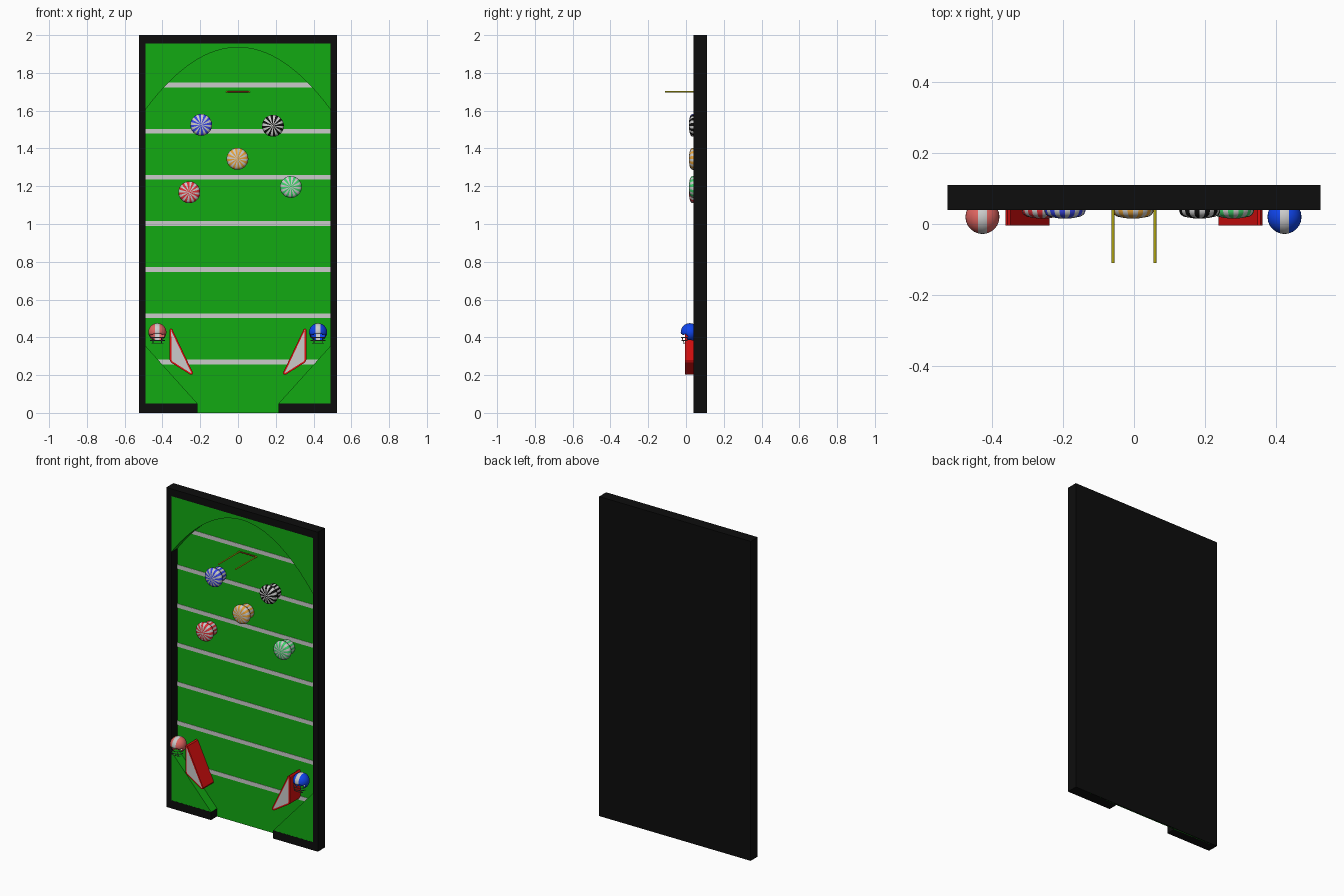
import bpy, bmesh, math
from mathutils import Matrix, Vector

if "Cube" in bpy.data.objects:
    bpy.data.objects.remove(bpy.data.objects["Cube"])


def material(name, r, g, b):
    m = bpy.data.materials.new(name)
    m.diffuse_color = (r, g, b, 1)
    m.use_nodes = True
    m.node_tree.nodes["Principled BSDF"].inputs["Base Color"].default_value = m.diffuse_color
    return m


BLACK = material("black", 0.004, 0.004, 0.004)
GREEN = material("green", 0.006, 0.40, 0.006)
WHITE = material("white", 0.8, 0.8, 0.8)
RED = material("red", 0.75, 0.005, 0.005)
BLUE = material("blue", 0.005, 0.06, 0.85)
YELLOW = material("yellow", 0.75, 0.65, 0.01)
BROWN = material("dark_red", 0.3, 0.03, 0.01)
PINK = material("faded_red", 0.75, 0.13, 0.12)
STEEL = material("mask_grey", 0.12, 0.12, 0.12)


def finish(bm, name, mats, smooth=False):
    me = bpy.data.meshes.new(name)
    bm.to_mesh(me)
    bm.free()
    ob = bpy.data.objects.new(name, me)
    bpy.context.collection.objects.link(ob)
    for m in mats:
        me.materials.append(m)
    if smooth:
        bpy.ops.object.select_all(action='DESELECT')
        ob.select_set(True)
        bpy.context.view_layer.objects.active = ob
        bpy.ops.object.shade_smooth_by_angle(angle=math.radians(40))
    return ob


def prism(name, pts, y0, y1, mats, inset=0):
    """Extrude an (x, z) outline from y0 to y1; optional inset panel on the front."""
    bm = bmesh.new()
    front = bm.faces.new([bm.verts.new((x, y0, z)) for x, z in pts])
    ext = bmesh.ops.extrude_face_region(bm, geom=[front], use_keep_orig=True)
    vs = [v for v in ext["geom"] if isinstance(v, bmesh.types.BMVert)]
    bmesh.ops.translate(bm, verts=vs, vec=(0, y1 - y0, 0))
    bmesh.ops.recalc_face_normals(bm, faces=bm.faces[:])
    if inset:
        bm.normal_update()
        f = min(bm.faces, key=lambda f: f.calc_center_median().y)
        bmesh.ops.inset_individual(bm, faces=[f], thickness=inset)
        f.material_index = 1
    return finish(bm, name, mats)


def rect(x0, x1, z0, z1):
    return [(x0, z0), (x1, z0), (x1, z1), (x0, z1)]


def tube(name, paths, radius, mat):
    cu = bpy.data.curves.new(name, 'CURVE')
    cu.dimensions = '3D'
    cu.bevel_depth = radius
    cu.bevel_resolution = 2
    cu.use_fill_caps = True
    for path in paths:
        sp = cu.splines.new('POLY')
        sp.points.add(len(path) - 1)
        for p, co in zip(sp.points, path):
            p.co = (*co, 1)
    cu.materials.append(mat)
    ob = bpy.data.objects.new(name, cu)
    bpy.context.collection.objects.link(ob)
    return ob


# Cabinet frame with the drain gap at the bottom
W, IN, GAP, TOP, LOW = 0.525, 0.49, 0.215, 1.955, 0.05
half = [(GAP, 0), (W, 0), (W, 2)]
inner = [(IN, TOP), (IN, LOW), (GAP, LOW)]
outline = half + [(-x, z) for x, z in reversed(half)]
outline += [(-x, z) for x, z in reversed(inner)] + inner
prism("cabinet_frame", outline, 0.04, 0.11, [BLACK])
prism("back_panel", rect(-IN, IN, 0, TOP), 0.105, 0.11, [BLACK])
prism("playfield", rect(-IN, IN, 0, TOP), 0.10, 0.105, [GREEN])

# Raised arch at the top and corner wedges at the bottom
N = 32
arch = [(IN * t, 1.935 - 0.33 * t * t) for t in (2 * i / N - 1 for i in range(N + 1))]
prism("top_arch", arch + [(IN, TOP), (-IN, TOP)], 0.041, 0.10, [GREEN])
for s, side in ((-1, "left"), (1, "right")):
    prism(side + "_drain_wedge", [(s * IN, LOW), (s * GAP, LOW), (s * IN, 0.355)],
          0.041, 0.10, [GREEN])

# Yard lines
for i in range(7):
    z = 0.27 + i * 0.2443
    prism(f"yard_line_{i + 1}", rect(-IN, IN, z - 0.0125, z + 0.0125), 0.098, 0.101, [WHITE])

# Flippers
flip = [(0.362, 0.44), (0.357, 0.448), (0.348, 0.443), (0.238, 0.212),
        (0.241, 0.203), (0.252, 0.202), (0.355, 0.267), (0.362, 0.28)]
for s, side in ((-1, "left"), (1, "right")):
    prism(side + "_flipper", [(s * x, z) for x, z in flip], -0.004, 0.10, [RED, WHITE], 0.009)


# Striped round bumpers: lathed around y
def bumper(name, x, z, mat):
    prof = [(0.014, 0.0155), (0.030, 0.018), (0.045, 0.021), (0.054, 0.027), (0.058, 0.036),
            (0.058, 0.045), (0.053, 0.054), (0.044, 0.058), (0.044, 0.10)]
    n = 24
    bm = bmesh.new()
    rings = [[bm.verts.new((x + r * math.cos(2 * math.pi * i / n), y,
                            z + r * math.sin(2 * math.pi * i / n))) for i in range(n)]
             for r, y in prof]
    tip = bm.verts.new((x, 0.015, z))
    for i in range(n):
        j = (i + 1) % n
        faces = [bm.faces.new((tip, rings[0][i], rings[0][j]))]
        for a, b in zip(rings, rings[1:]):
            faces.append(bm.faces.new((a[i], b[i], b[j], a[j])))
        for f in faces:
            f.material_index = i % 2
    bmesh.ops.recalc_face_normals(bm, faces=bm.faces[:])
    finish(bm, name, [mat, WHITE], True)


for name, x, z, col in (("blue", -0.195, 1.525, (0.04, 0.06, 0.8)),
                        ("black", 0.185, 1.52, (0.005, 0.005, 0.005)),
                        ("orange", -0.003, 1.345, (0.8, 0.36, 0.04)),
                        ("red", -0.258, 1.168, (0.75, 0.03, 0.04)),
                        ("green", 0.28, 1.196, (0.05, 0.65, 0.15))):
    bumper(name + "_bumper", x, z, material(name + "_stripe", *col))

# Goal: two uprights and a crossbar against the field
tube("goal_uprights", [[(s * 0.059, 0.10, 1.70), (s * 0.059, -0.11, 1.70)] for s in (-1, 1)],
     0.0038, YELLOW)
tube("goal_crossbar", [[(-0.063, 0.097, 1.70), (0.063, 0.097, 1.70)]], 0.0038, BROWN)


# Helmets: sphere with poles on x so the middle rings make the stripe
def helmet(name, x, mat):
    c, r = Vector((x, 0.02, 0.427)), 0.048
    bm = bmesh.new()
    bmesh.ops.create_uvsphere(bm, u_segments=32, v_segments=12, radius=r,
                              matrix=Matrix.Rotation(math.pi / 2, 4, 'Y'))
    cut = []
    for f in bm.faces:
        p = f.calc_center_median()
        f.material_index = int(abs(p.x) < 0.012)
        if p.z < -0.042 or (p.z < -0.012 and p.y < -0.012):
            cut.append(f)
    bmesh.ops.delete(bm, geom=cut, context='FACES')
    bmesh.ops.translate(bm, verts=bm.verts[:], vec=c)
    ob = finish(bm, name, [mat, WHITE], True)
    mod = ob.modifiers.new("shell", 'SOLIDIFY')
    mod.thickness = 0.004

    def bar(z, reach):
        angles = [math.pi * (1 + i / 10) for i in range(11)]
        return [c + Vector((0.038 * math.cos(a), -0.012 + reach * math.sin(a), z)) for a in angles]
    bars = [bar(-0.028, 0.034), bar(-0.044, 0.030), bar(-0.058, 0.022)]
    posts = [[b[i] for b in bars] for i in (3, 7)]
    tube(name + "_face_mask", bars[:2] + [bars[2][2:9]] + posts, 0.0022, STEEL)


helmet("left_helmet", -0.427, PINK)
helmet("right_helmet", 0.424, BLUE)
